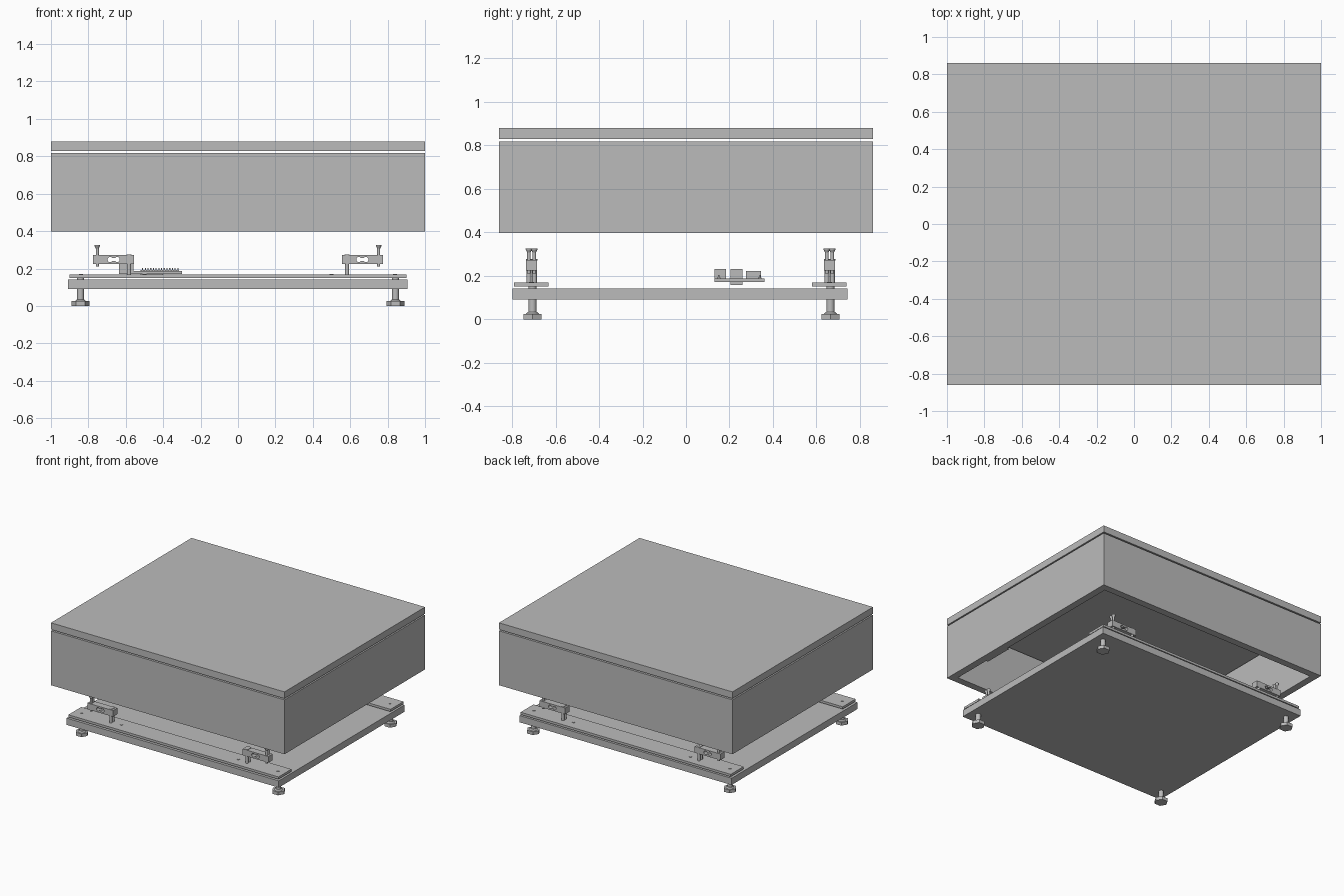
import bpy, bmesh, math
from mathutils import Matrix, Vector

if "Cube" in bpy.data.objects:
    bpy.data.objects.remove(bpy.data.objects["Cube"])

grey = bpy.data.materials.new("plain grey")
grey.diffuse_color = (0.5, 0.5, 0.5, 1)
grey.use_nodes = True
grey.node_tree.nodes["Principled BSDF"].inputs["Base Color"].default_value = grey.diffuse_color


def finish(name, bm, smooth=False):
    bmesh.ops.recalc_face_normals(bm, faces=bm.faces)
    me = bpy.data.meshes.new(name)
    bm.to_mesh(me)
    bm.free()
    me.materials.append(grey)
    ob = bpy.data.objects.new(name, me)
    bpy.context.collection.objects.link(ob)
    if smooth:
        bpy.ops.object.select_all(action='DESELECT')
        ob.select_set(True)
        bpy.context.view_layer.objects.active = ob
        bpy.ops.object.shade_smooth_by_angle(angle=math.radians(35))
    return ob


def add_box(bm, x0, x1, y0, y1, z0, z1):
    m = Matrix.Translation(((x0 + x1) / 2, (y0 + y1) / 2, (z0 + z1) / 2))
    bmesh.ops.create_cube(bm, size=1, matrix=m @ Matrix.Diagonal((x1 - x0, y1 - y0, z1 - z0, 1)))


def add_cone(bm, x, y, z0, z1, r0, r1, n=16, turn=0):
    m = Matrix.Translation((x, y, (z0 + z1) / 2)) @ Matrix.Rotation(turn, 4, 'Z')
    bmesh.ops.create_cone(bm, cap_ends=True, segments=n, radius1=r0, radius2=r1,
                          depth=z1 - z0, matrix=m)


def box(name, *dims):
    bm = bmesh.new()
    add_box(bm, *dims)
    return finish(name, bm)


def extruded(name, loops, move):
    """Fill an outline with holes and give it depth."""
    bm = bmesh.new()
    for pts in loops:
        vs = [bm.verts.new(p) for p in pts]
        for a, b in zip(vs, vs[1:] + vs[:1]):
            bm.edges.new((a, b))
    bmesh.ops.triangle_fill(bm, use_beauty=True, use_dissolve=False, edges=bm.edges[:])
    out = bmesh.ops.extrude_face_region(bm, geom=bm.faces[:], use_keep_orig=True)
    bmesh.ops.translate(bm, vec=Vector(move),
                        verts=[g for g in out["geom"] if isinstance(g, bmesh.types.BMVert)])
    return finish(name, bm)


def rect(a, b, z):
    return [(-a, -b, z), (a, -b, z), (a, b, z), (-a, b, z)]


# top slab and the open wall frame below it
W, D, T = 1.0, 0.86, 0.055
box("top_slab", -W, W, -D, D, 0.828, 0.88)
extruded("wall_frame", [rect(W, D, 0.397), rect(W - T, D - T, 0.397)], (0, 0, 0.421))
box("inner_wall_plate", 0.925, W - T, -0.50, -0.27, 0.40, 0.55)

# base board
box("base_board", -0.91, 0.907, -0.797, 0.742, 0.09, 0.142)

for side, yc in (("front", -0.71), ("back", 0.66)):
    # mounting strip with screw heads
    box(side + "_mounting_strip", -0.9, 0.9, yc - 0.08, yc + 0.078, 0.15, 0.168)
    bm = bmesh.new()
    for x in (-0.84, -0.5, 0.5, 0.84):
        add_cone(bm, x, yc, 0.167, 0.171, 0.011, 0.011)
    finish(side + "_strip_screws", bm, True)

    for hand, s in (("left", -1), ("right", 1)):
        tag = side + "_" + hand
        # levelling foot: hexagonal pad, short cone and stem
        bm = bmesh.new()
        add_cone(bm, s * 0.842, yc + 0.004, 0, 0.025, 0.048, 0.048, 6, math.pi / 2)
        add_cone(bm, s * 0.842, yc + 0.004, 0.025, 0.033, 0.03, 0.022)
        add_cone(bm, s * 0.842, yc + 0.004, 0.025, 0.151, 0.0185, 0.0185)
        finish(tag + "_foot", bm, True)

        # load cell bar with a dumbbell shaped hole
        cx, zc, y0 = s * 0.665, 0.248, yc - 0.026
        bar = [(cx + a, y0, zc + b) for a, b in
               ((-0.11, -0.024), (0.11, -0.024), (0.11, 0.024), (-0.11, 0.024))]
        hole = []
        for e in (1, -1):
            for i in range(11):
                t = math.radians(-150 + 30 * i)
                hole.append((cx + e * (0.019 + 0.014 * math.cos(t)), y0,
                             zc + e * 0.014 * math.sin(t)))
        extruded(tag + "_load_cell", [bar, hole], (0, 0.052, 0))

        # paired countersunk screws at the outer end, paired posts at the inner end
        bm = bmesh.new()
        for dy in (-0.0125, 0.0125):
            add_cone(bm, s * 0.752, yc + dy, 0.21, 0.31, 0.0085, 0.0085, 12)
            add_cone(bm, s * 0.752, yc + dy, 0.308, 0.32, 0.0085, 0.0145, 12)
            add_cone(bm, s * 0.752, yc + dy, 0.32, 0.325, 0.0145, 0.0145, 12)
            add_cone(bm, s * 0.583, yc + dy, 0.166, 0.23, 0.0115, 0.0115, 12)
            add_cone(bm, s * 0.583, yc + dy, 0.271, 0.276, 0.014, 0.014, 12)
        finish(tag + "_cell_screws", bm, True)

# circuit board with sockets and pin rows
box("circuit_board", -0.635, -0.30, 0.13, 0.36, 0.172, 0.187)
box("board_support", -0.52, -0.40, 0.205, 0.26, 0.158, 0.172)
bm = bmesh.new()
for y0, y1, top in ((0.13, 0.185, 0.232), (0.205, 0.26, 0.232), (0.275, 0.345, 0.222)):
    add_box(bm, -0.635, -0.56, y0, y1, 0.187, top)
finish("sockets", bm)
bm = bmesh.new()
for y in (0.15, 0.34):
    add_box(bm, -0.52, -0.315, y - 0.008, y + 0.008, 0.187, 0.192)
    for i in range(14):
        x = -0.51 + i * 0.0145
        add_box(bm, x - 0.003, x + 0.003, y - 0.003, y + 0.003, 0.192, 0.204)
finish("pin_rows", bm)
